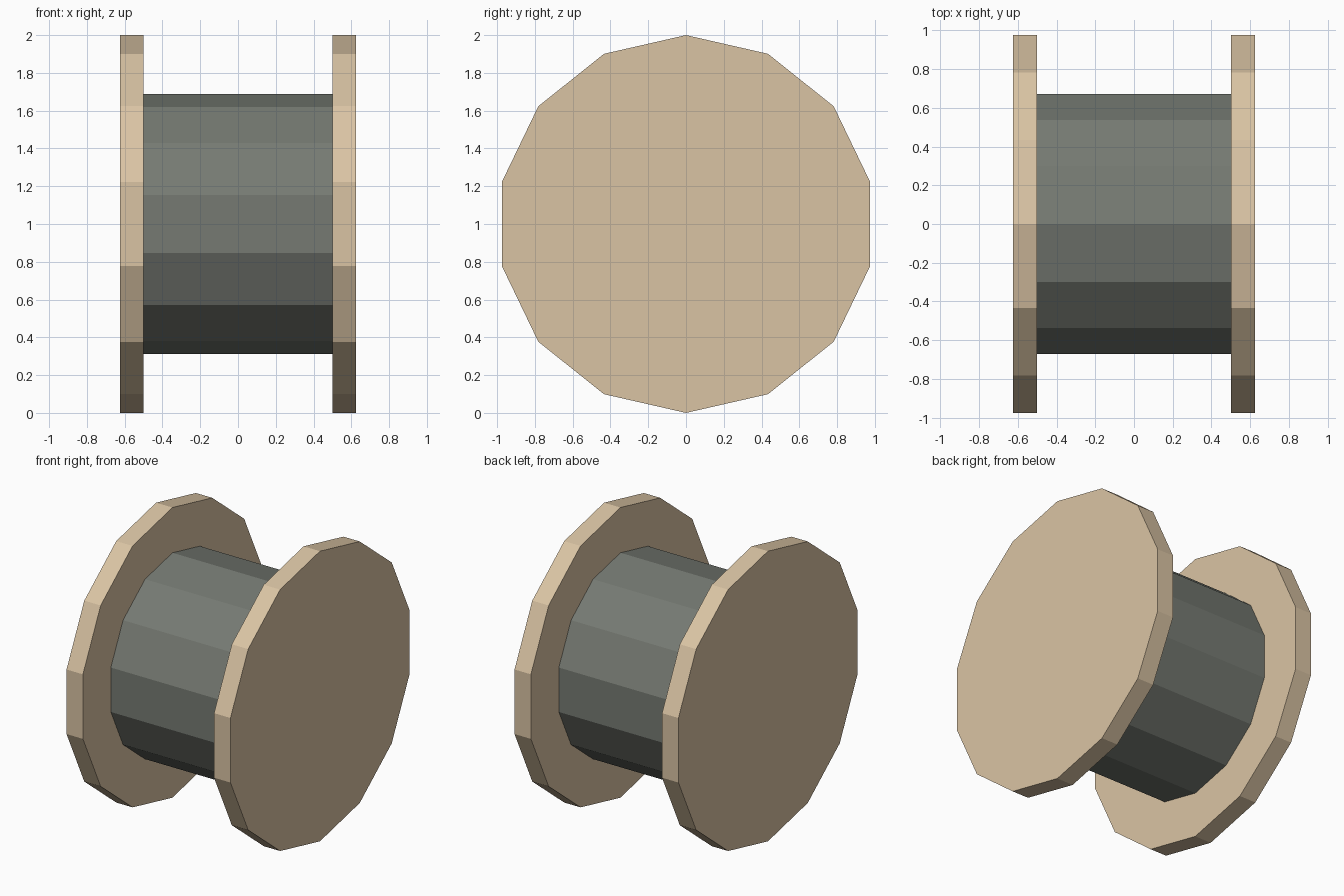
import bpy, bmesh
from math import sin, cos, tau

if "Cube" in bpy.data.objects:
    bpy.data.objects.remove(bpy.data.objects["Cube"])

SIDES = 14


def material(name, rgb):
    m = bpy.data.materials.new(name)
    m.diffuse_color = (*rgb, 1.0)
    m.use_nodes = True
    m.node_tree.nodes["Principled BSDF"].inputs["Base Color"].default_value = m.diffuse_color
    return m


def disc(name, x0, x1, radius, mat, capped=True):
    """Faceted cylinder along x, centred at z = 1, with a corner at the top."""
    bm = bmesh.new()
    rings = [[bm.verts.new((x, radius * sin(tau * i / SIDES),
                            1 + radius * cos(tau * i / SIDES)))
              for i in range(SIDES)] for x in (x0, x1)]
    a, b = rings
    for i in range(SIDES):
        j = (i + 1) % SIDES
        bm.faces.new((a[i], a[j], b[j], b[i]))
    if capped:
        bm.faces.new(a)
        bm.faces.new(b)
    bmesh.ops.recalc_face_normals(bm, faces=bm.faces)
    mesh = bpy.data.meshes.new(name)
    bm.to_mesh(mesh)
    bm.free()
    mesh.materials.append(mat)
    obj = bpy.data.objects.new(name, mesh)
    bpy.context.collection.objects.link(obj)
    return obj


wood = material("wood", (0.70, 0.55, 0.37))
cable = material("cable", (0.18, 0.195, 0.17))

# Wound cable drum, its ends hidden against the flanges
disc("cable_winding", -0.5, 0.5, 0.688, cable, capped=False)

# Wooden end flanges
disc("left_flange", -0.625, -0.5, 1.0, wood)
disc("right_flange", 0.5, 0.625, 1.0, wood)
